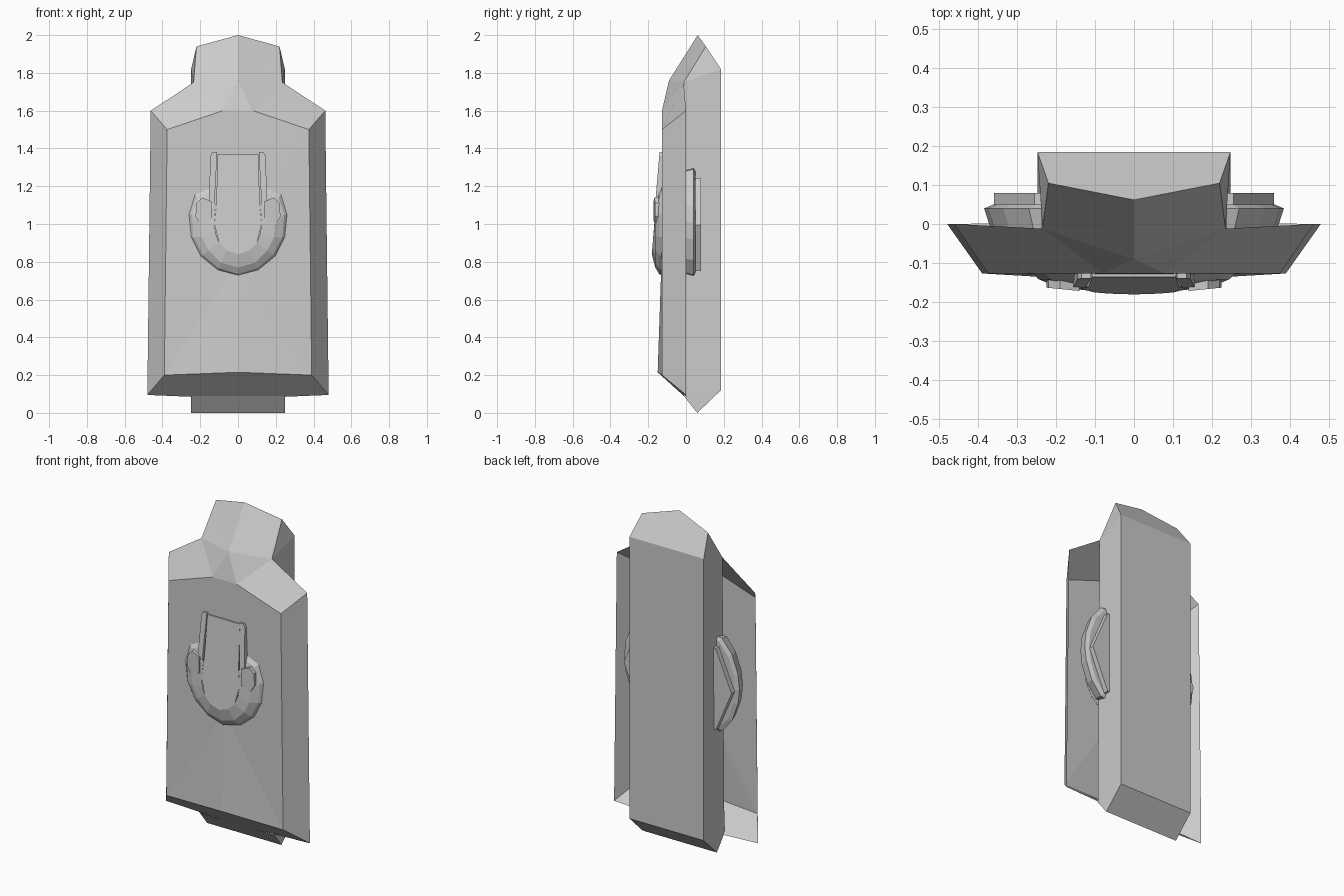
import bpy
import bmesh

cube = bpy.data.objects.get("Cube")
if cube:
    bpy.data.objects.remove(cube, do_unlink=True)

grey = bpy.data.materials.new("plain_grey")
grey.use_nodes = True
grey.diffuse_color = (0.6, 0.6, 0.6, 1)
grey.node_tree.nodes["Principled BSDF"].inputs["Base Color"].default_value = (0.6, 0.6, 0.6, 1)


def half_part(name, points, faces):
    """Build the +x half from named points and mirror it across x = 0."""
    bm = bmesh.new()
    verts = {key: bm.verts.new(co) for key, co in points.items()}
    for face in faces.split():
        bm.faces.new([verts[key] for key in face])
    return finish(name, bm)


def finish(name, bm):
    bmesh.ops.recalc_face_normals(bm, faces=bm.faces)
    mesh = bpy.data.meshes.new(name)
    bm.to_mesh(mesh)
    bm.free()
    mesh.materials.append(grey)
    obj = bpy.data.objects.new(name, mesh)
    bpy.context.collection.objects.link(obj)
    mod = obj.modifiers.new("mirror", "MIRROR")
    mod.use_clip = True
    mod.merge_threshold = 0.0005
    return obj


def loft(name, rings, cyclic=True, caps=(True, True)):
    """Bridge rings of equal point count, optionally capping the ends."""
    bm = bmesh.new()
    rows = [[bm.verts.new(co) for co in ring] for ring in rings]
    count = len(rows[0])
    for a, b in zip(rows, rows[1:]):
        for i in range(count if cyclic else count - 1):
            j = (i + 1) % count
            bm.faces.new((a[i], a[j], b[j], b[i]))
    for row, cap in zip((rows[0], rows[-1]), caps):
        if cap:
            bm.faces.new(row)
    return finish(name, bm)


def outline(xz, y):
    return [(x, y, z) for x, z in xz]


# Hollow front shell: front panel, side bevel, bottom lip and shoulders
half_part("front_shell", {
    "a": (0, -0.15, 0.215), "b": (0.39, -0.127, 0.2),
    "c": (0.375, -0.127, 1.5), "d": (0.08, -0.127, 1.6),
    "e": (0, -0.127, 1.6), "m": (0, -0.13, 0.8),
    "f": (0, 0.005, 0.075), "g": (0.48, 0, 0.095),
    "h": (0.462, 0, 1.6), "i": (0.235, -0.012, 1.75),
    "j": (0, -0.09, 1.76)},
    "abm mbc mcd mde bghc abgf chid dij edj")

# Back column with wedge ends, flowing into the pointed head
half_part("back_column", {
    "a": (0, 0.185, 0.12), "b": (0.248, 0.185, 0.12),
    "c": (0.248, 0.185, 1.82), "d": (0, 0.185, 1.82),
    "e": (0, 0.06, 0), "f": (0.248, 0.06, 0),
    "g": (0, -0.012, 0.09), "h": (0.248, -0.012, 0.09),
    "i": (0.235, -0.012, 1.75), "k": (0.22, 0.105, 1.94),
    "p": (0, 0.062, 2), "j": (0, -0.09, 1.76)},
    "abcd abfe efhg bfh bhic cik dckp kij kjp")

# Rounded side discs tucked behind the shell
disc = [(0.2, 0.72), (0.27, 0.73), (0.335, 0.81), (0.375, 0.92), (0.385, 1.01),
        (0.375, 1.1), (0.335, 1.21), (0.27, 1.29), (0.2, 1.3)]


def scaled(xz, s):
    return [(x * s, 1.01 + (z - 1.01) * s) for x, z in xz]


loft("side_disc", [outline(scaled(disc, 0.95), -0.02),
                   outline(disc, 0.04),
                   outline(scaled(disc, 0.94), 0.05)])

# Pointed plates on the discs
diamond = [(0.2, 0.75), (0.255, 0.75), (0.36, 0.995), (0.255, 1.24), (0.2, 1.24)]
loft("side_pointed_plate", [outline(diamond, 0.04), outline(diamond, 0.08)])

# Emblem: faceted bowl stepping forward from the panel
loft("emblem_bowl", [
    outline([(0, 0.725), (0.11, 0.755), (0.2, 0.83), (0.25, 0.93),
             (0.263, 1.05), (0.23, 1.16), (0.14, 1.2)], -0.125),
    outline([(0, 0.735), (0.1, 0.765), (0.185, 0.835), (0.235, 0.93),
             (0.245, 1.05), (0.215, 1.14), (0.135, 1.17)], -0.142),
    outline([(0, 0.77), (0.09, 0.795), (0.155, 0.86), (0.19, 0.93),
             (0.195, 1.0), (0.16, 1.06), (0.12, 1.1)], -0.163),
    [(0, -0.181, 0.84), (0.06, -0.179, 0.86), (0.1, -0.176, 0.9),
     (0.118, -0.171, 0.95), (0.125, -0.167, 1.0), (0.12, -0.163, 1.06),
     (0.115, -0.16, 1.1)]], cyclic=False, caps=(False, False))

# Emblem: sloping central tongue
tongue = [(0, -0.181, 0.84), (0.06, -0.179, 0.86), (0.1, -0.176, 0.9),
          (0.125, -0.167, 1.0), (0.115, -0.16, 1.1), (0.108, -0.136, 1.37),
          (0, -0.136, 1.37)]
loft("emblem_tongue", [tongue, [(x, -0.125, z) for x, y, z in tongue]],
     cyclic=False, caps=(True, False))

# Emblem: slim rails either side of the tongue
rail = [(0.125, 1.1), (0.155, 1.13), (0.145, 1.36), (0.135, 1.38), (0.11, 1.38)]
loft("emblem_rail", [outline(rail, -0.125),
                     [(x, -0.14 - 0.085 * (1.38 - z), z) for x, z in rail]])

# Emblem: small side bosses
boss = [(0.14, 1.02), (0.2, 1.0), (0.225, 1.04), (0.22, 1.11), (0.19, 1.14), (0.14, 1.12)]
loft("emblem_boss", [outline(boss, -0.125),
                     [(x, -0.172 + 0.1 * (x - 0.14), z) for x, z in boss]])
